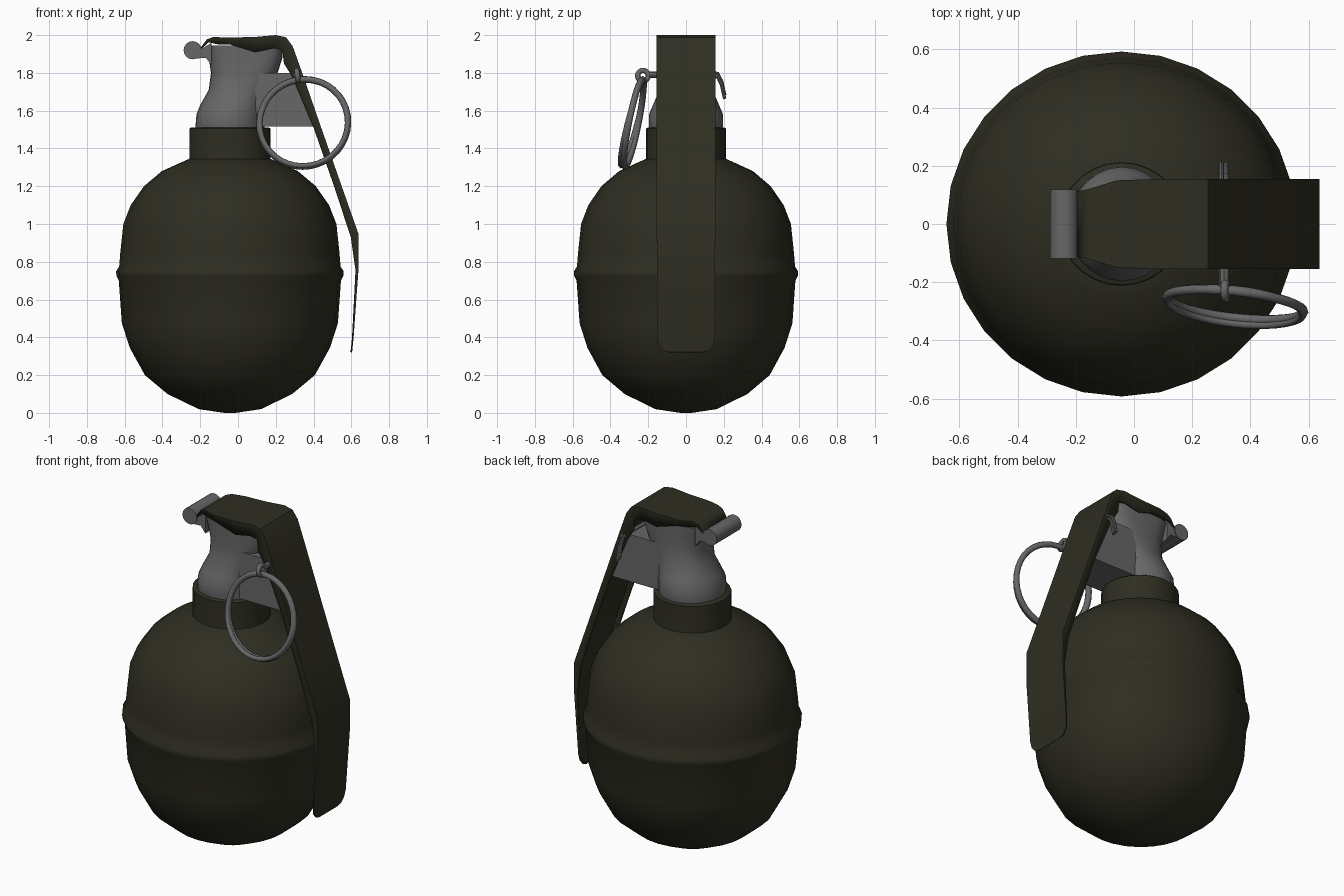
import bpy, bmesh, math
from mathutils import Vector

if "Cube" in bpy.data.objects:
    bpy.data.objects.remove(bpy.data.objects["Cube"])


def material(name, rgb):
    m = bpy.data.materials.new(name)
    m.diffuse_color = (*rgb, 1)
    m.use_nodes = True
    m.node_tree.nodes["Principled BSDF"].inputs["Base Color"].default_value = m.diffuse_color
    return m


GREEN = material("olive green paint", (0.028, 0.027, 0.016))
GREY = material("bare grey metal", (0.135, 0.135, 0.137))
CX = -0.043  # axis of the body


def finish(ob, mat, angle=40):
    ob.data.materials.clear()
    ob.data.materials.append(mat)
    bpy.ops.object.select_all(action='DESELECT')
    bpy.context.view_layer.objects.active = ob
    ob.select_set(True)
    bpy.ops.object.shade_smooth_by_angle(angle=math.radians(angle))
    return ob


def sheet(name, rows, mat, closed=False, capped=False, angle=40):
    """Skin rows of points; optionally close each row and cap both ends."""
    bm = bmesh.new()
    vs = [[bm.verts.new(p) for p in r] for r in rows]
    n = len(rows[0])
    for a, b in zip(vs, vs[1:]):
        for j in range(n if closed else n - 1):
            k = (j + 1) % n
            bm.faces.new((a[j], b[j], b[k], a[k]))
    if capped:
        bm.faces.new(vs[0])
        bm.faces.new(vs[-1][::-1])
        bmesh.ops.recalc_face_normals(bm, faces=bm.faces)
    me = bpy.data.meshes.new(name)
    bm.to_mesh(me)
    bm.free()
    ob = bpy.data.objects.new(name, me)
    bpy.context.collection.objects.link(ob)
    return finish(ob, mat, angle)


def section(z, xl, xr, w, e=1.0, n=28):
    """Rounded outline at height z; e < 1 makes it squarer."""
    cx, hx = (xl + xr) / 2, (xr - xl) / 2
    pts = []
    for i in range(n):
        c, s = math.cos(math.tau * i / n), math.sin(math.tau * i / n)
        pts.append((cx + hx * math.copysign(abs(c) ** e, c),
                    w * math.copysign(abs(s) ** e, s), z))
    return pts


def lathe(name, profile, mat):
    rows = [section(z, CX - r, CX + r, r * 0.985) for r, z in profile]
    return sheet(name, rows, mat, closed=True, capped=True)


def prism(name, outline, w, mat):
    rows = [[(x, y, z) for x, z in outline] for y in (-w, w)]
    return sheet(name, rows, mat, closed=True, capped=True)


def wire(name, pts, radius, mat):
    cu = bpy.data.curves.new(name, 'CURVE')
    cu.dimensions = '3D'
    cu.bevel_depth = radius
    cu.bevel_resolution = 2
    cu.use_fill_caps = True
    sp = cu.splines.new('POLY')
    sp.points.add(len(pts) - 1)
    for p, q in zip(sp.points, pts):
        p.co = (*q, 1)
    ob = bpy.data.objects.new(name, cu)
    bpy.context.collection.objects.link(ob)
    bpy.ops.object.select_all(action='DESELECT')
    bpy.context.view_layer.objects.active = ob
    ob.select_set(True)
    bpy.ops.object.convert(target='MESH')
    return finish(bpy.context.object, mat)


def torus(name, loc, normal, major, minor, mat):
    bpy.ops.mesh.primitive_torus_add(
        location=loc, rotation=Vector(normal).to_track_quat('Z', 'Y').to_euler(),
        major_radius=major, minor_radius=minor, major_segments=36, minor_segments=8)
    ob = bpy.context.object
    ob.name = name
    return finish(ob, mat, 60)


# Round body with seam bead and threaded neck
lathe("body", [(0.03, 0.0), (0.165, 0.02), (0.33, 0.1), (0.45, 0.2), (0.53, 0.345),
               (0.572, 0.475), (0.588, 0.70), (0.601, 0.725), (0.602, 0.75),
               (0.586, 0.775), (0.58, 0.85), (0.564, 1.0), (0.525, 1.1), (0.455, 1.2),
               (0.36, 1.28), (0.26, 1.325), (0.215, 1.345)], GREEN)
lathe("neck", [(0.218, 1.31), (0.214, 1.36), (0.214, 1.505), (0.205, 1.512)], GREEN)

# Fuze head, waisted above the neck and squarer at the top
sheet("fuze_head", [section(1.49, -0.225, 0.14, 0.19), section(1.52, -0.225, 0.14, 0.196),
                    section(1.58, -0.22, 0.14, 0.196), section(1.63, -0.2, 0.145, 0.175),
                    section(1.71, -0.155, 0.16, 0.14, 0.85),
                    section(1.8, -0.143, 0.21, 0.13, 0.7),
                    section(1.88, -0.155, 0.235, 0.13, 0.6),
                    section(1.945, -0.165, 0.235, 0.13, 0.5)],
      GREY, closed=True, capped=True)

# Web that reaches from the fuze to the lever
prism("lever_bracket", [(0.05, 1.517), (0.415, 1.517), (0.395, 1.57), (0.29, 1.8),
                        (0.05, 1.8)], 0.125, GREY)

# Hinge tongue and rolled hinge end
prism("hinge_tongue", [(-0.25, 1.965), (-0.19, 1.928), (-0.14, 1.96), (-0.14, 1.84),
                       (-0.17, 1.88), (-0.24, 1.875)], 0.112, GREY)
bpy.ops.mesh.primitive_cylinder_add(vertices=16, radius=0.048, depth=0.236,
                                    location=(-0.24, 0, 1.92),
                                    rotation=(math.pi / 2, 0, 0))
bpy.context.object.name = "hinge_roll"
finish(bpy.context.object, GREY)

# Safety lever: folded channel, (outer x, z, inner x, z, half width)
stations = [(-0.20, 1.93, -0.195, 1.925, 0.112), (-0.165, 1.978, -0.158, 1.962, 0.118),
            (-0.13, 1.99, -0.10, 1.95, 0.128), (-0.06, 1.987, -0.04, 1.95, 0.15),
            (0.09, 1.99, 0.09, 1.91, 0.155), (0.20, 2.0, 0.19, 1.93, 0.155),
            (0.255, 1.988, 0.235, 1.92, 0.155), (0.29, 1.94, 0.243, 1.85, 0.155),
            (0.34, 1.80, 0.287, 1.78, 0.155), (0.437, 1.52, 0.40, 1.51, 0.155),
            (0.549, 1.20, 0.512, 1.19, 0.155), (0.637, 0.95, 0.597, 0.93, 0.155),
            (0.638, 0.76, 0.622, 0.755, 0.154), (0.612, 0.40, 0.606, 0.40, 0.153),
            (0.608, 0.36, 0.602, 0.36, 0.145), (0.605, 0.33, 0.600, 0.33, 0.12),
            (0.604, 0.32, 0.599, 0.32, 0.09)]
lever = sheet("safety_lever",
              [[(ix, -w, iz), (ox, -w, oz), (ox, w, oz), (ix, w, iz)]
               for ox, oz, ix, iz, w in stations], GREEN)
mod = lever.modifiers.new("thickness", 'SOLIDIFY')
mod.thickness = 0.012
mod.offset = -1

# Pull pin with splayed tail, eyelet and pull ring
wire("pull_pin", [(0.31, -0.215, 1.79), (0.31, 0.155, 1.79)], 0.018, GREY)
for i, (dx, dz) in enumerate([(-0.008, 0.012), (0.008, -0.008)]):
    x, z = 0.308 + dx, 1.79 + dz
    wire("pin_tail_%d" % i, [(x, 0.14, z), (x, 0.168, z - 0.005), (x, 0.188, z - 0.045),
                             (x, 0.205, z - 0.12)], 0.009, GREY)
torus("pin_eyelet", (0.315, -0.228, 1.785), (1, 0, 0.15), 0.028, 0.014, GREY)
torus("pull_ring", (0.348, -0.277, 1.535), (0.11, 1, -0.2), 0.236, 0.017, GREY)
torus("pull_ring_second_coil", (0.348, -0.284, 1.535), (0.11, 1, -0.26), 0.234, 0.014, GREY)
